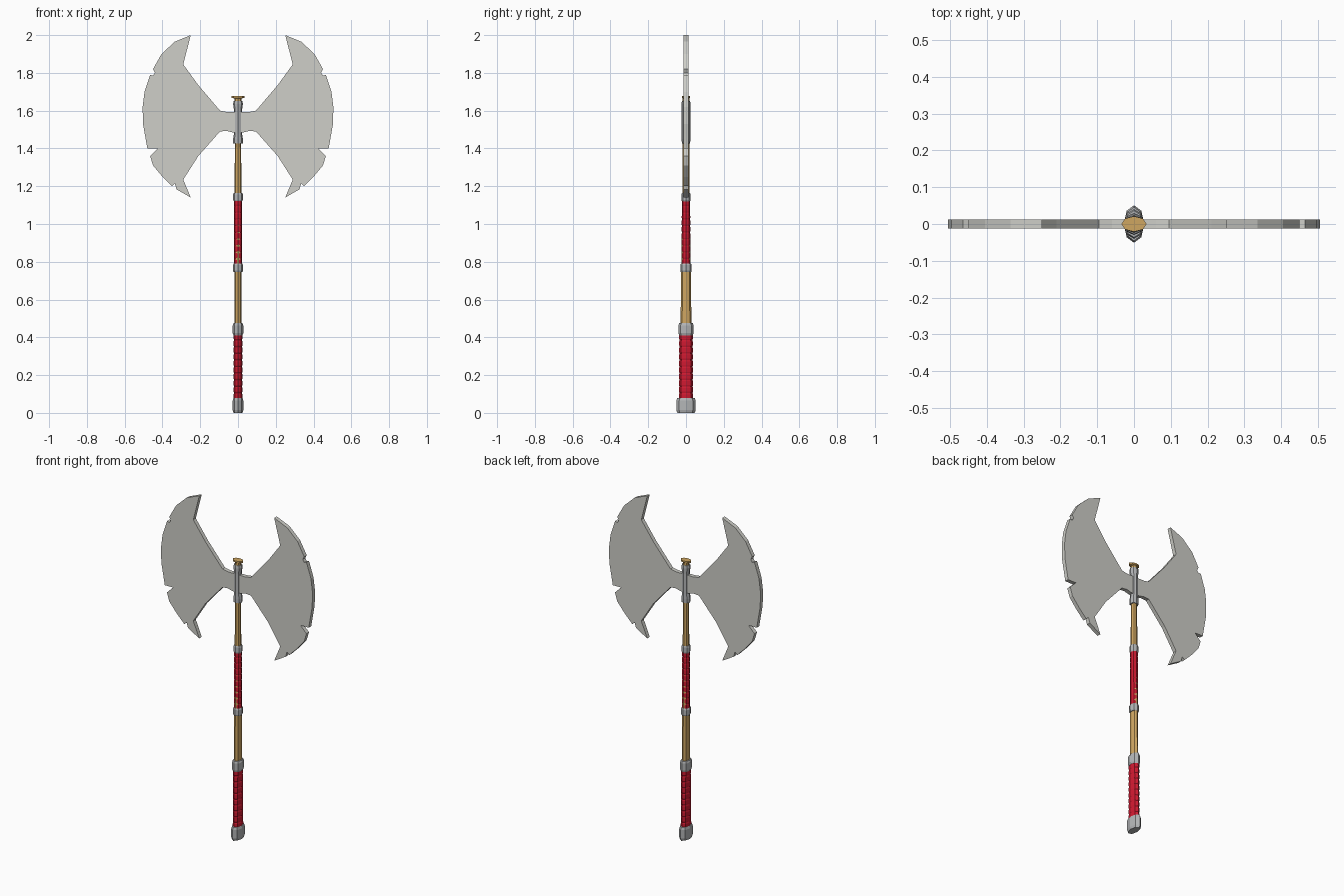
import bpy, bmesh
from math import cos, sin, pi

if "Cube" in bpy.data.objects:
    bpy.data.objects.remove(bpy.data.objects["Cube"])


def material(name, color):
    m = bpy.data.materials.new(name)
    m.diffuse_color = color
    m.use_nodes = True
    m.node_tree.nodes["Principled BSDF"].inputs["Base Color"].default_value = m.diffuse_color
    return m


WOOD = material("wood", (0.62, 0.38, 0.12, 1))
RED = material("red_wrap", (0.62, 0.01, 0.03, 1))
STEEL = material("steel", (0.45, 0.46, 0.47, 1))
BLADE = material("blade_steel", (0.62, 0.62, 0.58, 1))


def finish(name, bm, mat):
    bmesh.ops.recalc_face_normals(bm, faces=bm.faces)
    mesh = bpy.data.meshes.new(name)
    bm.to_mesh(mesh)
    bm.free()
    mesh.materials.append(mat)
    ob = bpy.data.objects.new(name, mesh)
    bpy.context.collection.objects.link(ob)
    return ob


def loft(name, sections, mat):
    """Eight-sided oval tube through (z, x radius, y radius) sections."""
    bm = bmesh.new()
    rings = [[bm.verts.new((rx * cos(k * pi / 4), ry * sin(k * pi / 4), z))
              for k in range(8)] for z, rx, ry in sections]
    for a, b in zip(rings, rings[1:]):
        for k in range(8):
            j = (k + 1) % 8
            bm.faces.new((a[k], a[j], b[j], b[k]))
    bm.faces.new(rings[0])
    bm.faces.new(rings[-1])
    return finish(name, bm, mat)


def collar(name, z0, z1, rx, ry):
    """Metal band with chamfered rims."""
    c = (z1 - z0) * 0.18
    return loft(name, [(z0, rx * .85, ry * .9), (z0 + c, rx, ry),
                       (z1 - c, rx, ry), (z1, rx * .85, ry * .9)], STEEL)


def wrap(name, z0, z1, rx, ry0, ry1, turns):
    """Grip wrap: stacked turns with shallow grooves between them."""
    h = (z1 - z0) / turns
    secs = []
    for i in range(turns):
        for f, s in ((0, .92), (.2, 1), (.8, 1)):
            z = z0 + (i + f) * h
            ry = ry0 + (ry1 - ry0) * (z - z0) / (z1 - z0)
            secs.append((z, rx * s, ry * s))
    secs.append((z1, rx * .92, ry1 * .92))
    return loft(name, secs, RED)


# Wooden shaft, tapering in depth towards the head
loft("shaft", [(0.04, .018, .033), (0.47, .018, .029), (0.77, .018, .025),
               (1.14, .018, .019), (1.60, .016, .017)], WOOD)

# Grip wraps
wrap("lower_grip", 0.07, 0.42, .023, .038, .036, 10)
wrap("upper_grip", 0.78, 1.13, .022, .024, .022, 10)

# Metal bands and pommel
collar("pommel", 0.0, 0.08, .028, .051)
collar("lower_band", 0.41, 0.475, .028, .040)
collar("middle_band", 0.745, 0.79, .027, .030)
collar("upper_band", 1.12, 1.165, .026, .024)

# Head socket, flared at both ends
loft("head_socket", [(1.425, .026, .022), (1.45, .026, .023), (1.48, .021, .023),
                     (1.60, .021, .023), (1.635, .026, .024), (1.65, .024, .022)], STEEL)

# Wooden end cap
loft("end_cap", [(1.64, .018, .018), (1.664, .018, .018),
                 (1.668, .034, .021), (1.677, .034, .021)], WOOD)

# Double blade: notched half outline mirrored across the shaft
half = [(.03, 1.593), (.06, 1.593), (.095, 1.60), (.21, 1.735), (.29, 1.845), (.25, 2.0),
        (.335, 1.965), (.405, 1.90), (.45, 1.82), (.44, 1.80), (.45, 1.785),
        (.465, 1.79), (.495, 1.70), (.505, 1.62), (.503, 1.53), (.48, 1.40),
        (.425, 1.40), (.465, 1.36), (.45, 1.31), (.40, 1.25), (.35, 1.20),
        (.335, 1.215), (.325, 1.183), (.25, 1.14), (.29, 1.235), (.21, 1.36),
        (.095, 1.49), (.06, 1.493), (.03, 1.485)]
outline = half + [(-x, z) for x, z in reversed(half)]
bm = bmesh.new()
face = bm.faces.new([bm.verts.new((x, -.012, z)) for x, z in outline])
ext = bmesh.ops.extrude_face_region(bm, geom=[face])
bmesh.ops.translate(bm, vec=(0, .024, 0),
                    verts=[v for v in ext["geom"] if isinstance(v, bmesh.types.BMVert)])
finish("double_blade", bm, BLADE)
